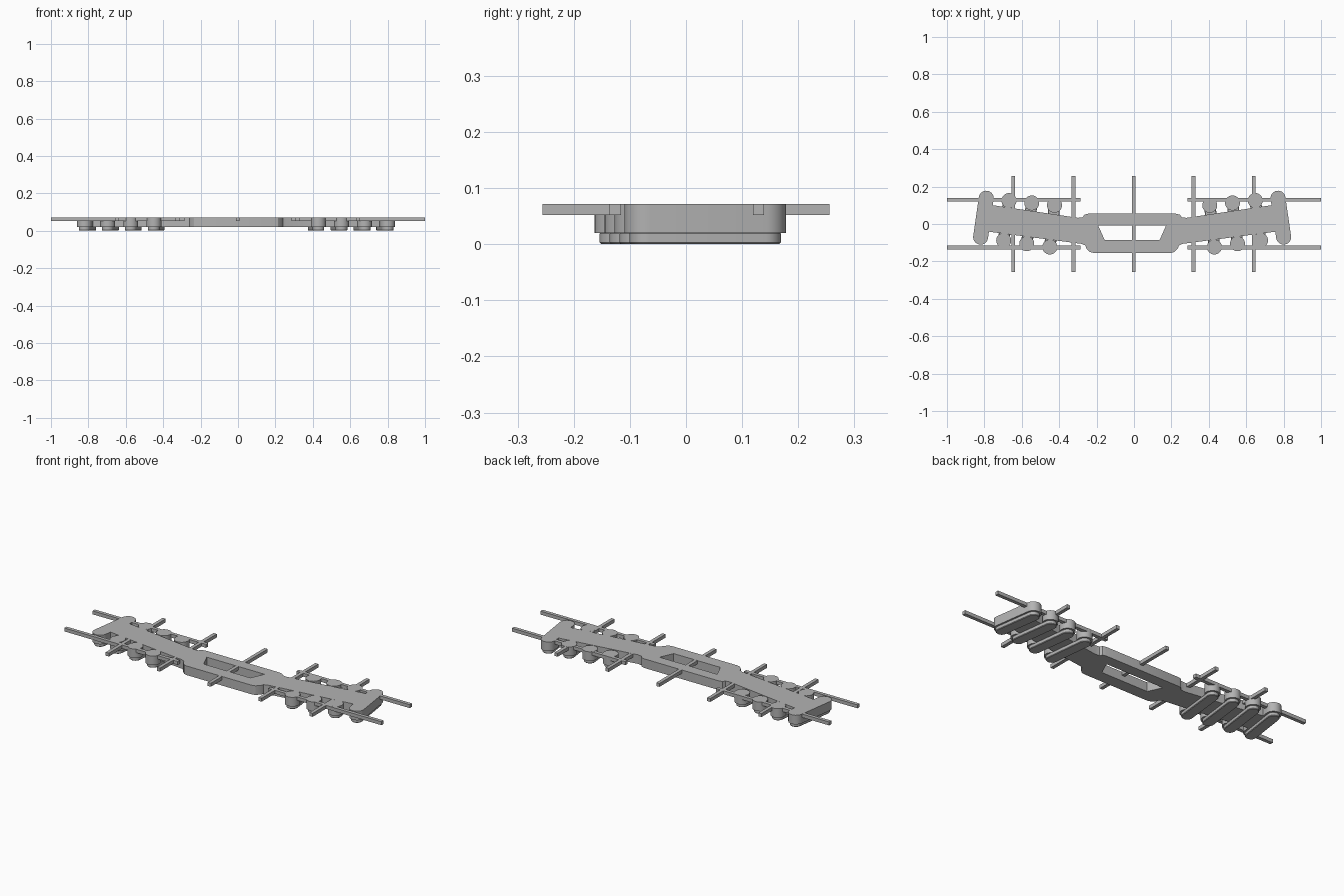
import bpy, bmesh
from math import cos, sin, pi, atan2
from mathutils import Vector

cube = bpy.data.objects.get("Cube")
if cube:
    bpy.data.objects.remove(cube, do_unlink=True)

grey = bpy.data.materials.new("light grey")
grey.use_nodes = True
colour = (0.45, 0.45, 0.45, 1)
grey.diffuse_color = colour
grey.node_tree.nodes["Principled BSDF"].inputs["Base Color"].default_value = colour

MID = -0.01            # symmetry line of the frame
LOW, TOP = 0.02, 0.072  # underside and top of the frame


def prism(name, outline, z0, z1):
    """Extrude a flat counter-clockwise outline between two heights."""
    bm = bmesh.new()
    face = bm.faces.new([bm.verts.new((x, y, z0)) for x, y in outline])
    ext = bmesh.ops.extrude_face_region(bm, geom=[face], use_keep_orig=True)
    verts = [g for g in ext["geom"] if isinstance(g, bmesh.types.BMVert)]
    bmesh.ops.translate(bm, verts=verts, vec=(0, 0, z1 - z0))
    bmesh.ops.recalc_face_normals(bm, faces=bm.faces)
    mesh = bpy.data.meshes.new(name)
    bm.to_mesh(mesh)
    bm.free()
    mesh.materials.append(grey)
    ob = bpy.data.objects.new(name, mesh)
    bpy.context.collection.objects.link(ob)
    return ob


def pill(p, q, r, steps=14):
    """Outline of a bar with round ends at p and q."""
    p, q = Vector(p), Vector(q)
    a = atan2(q.y - p.y, q.x - p.x)
    pts = []
    for c, start in ((q, a - pi / 2), (p, a + pi / 2)):
        pts += [(c.x + r * cos(start + pi * i / steps),
                 c.y + r * sin(start + pi * i / steps)) for i in range(steps + 1)]
    return pts


def disc(c, r, n=28):
    return [(c[0] + r * cos(2 * pi * i / n), c[1] + r * sin(2 * pi * i / n)) for i in range(n)]


def mirrored(half):
    """Close a right-hand half outline about the symmetry line."""
    return [(MID + x, y) for x, y in half] + [(MID - x, y) for x, y in reversed(half)]


def select(ob):
    bpy.ops.object.select_all(action='DESELECT')
    ob.select_set(True)
    bpy.context.view_layer.objects.active = ob


def combine(target, tool, operation):
    mod = target.modifiers.new("join", 'BOOLEAN')
    mod.operation, mod.object, mod.solver = operation, tool, 'EXACT'
    select(target)
    bpy.ops.object.modifier_apply(modifier=mod.name)
    bpy.data.objects.remove(tool, do_unlink=True)


# Frame: deep middle block and two slanting arms
frame = prism("frame", mirrored([
    (0.205, -0.155), (0.225, -0.15), (0.245, -0.13), (0.25, -0.115), (0.27, -0.106),
    (0.79, -0.038), (0.79, 0.107), (0.29, 0.033), (0.265, 0.036),
    (0.255, 0.05), (0.235, 0.055)]), LOW, TOP)
window = prism("window_cutter", mirrored([(0.147, -0.085), (0.182, -0.007)]), -0.1, 0.2)
combine(frame, window, 'DIFFERENCE')

# Round lobes, end bars and feet along both arms
for side, label in ((1, "left"), (-1, "right")):
    for i in range(4):
        t = i / 3
        front = (MID + side * (0.44 + 0.37 * t), -0.123 + 0.053 * t)
        back = (MID + side * (0.415 + 0.365 * t), 0.1 + 0.038 * t)
        if i == 3:
            combine(frame, prism("end_bar", pill(front, back, 0.04), LOW, TOP), 'UNION')
        else:
            for c in (front, back):
                combine(frame, prism("lobe", disc(c, 0.04), LOW, TOP), 'UNION')
        foot = prism(f"{label}_foot_{i + 1}", pill(front, back, 0.031), 0, LOW + 0.002)
        bevel = foot.modifiers.new("edge", 'BEVEL')
        bevel.width, bevel.segments, bevel.limit_method = 0.003, 1, 'ANGLE'
        select(foot)
        bpy.ops.object.shade_smooth_by_angle()
select(frame)
bpy.ops.object.shade_smooth_by_angle()


# Thin square rods
def rod(name, x0, x1, y0, y1):
    prism(name, [(x0, y0), (x1, y0), (x1, y1), (x0, y1)], 0.052, TOP - 0.0004)


for i, x in enumerate((-0.645, -0.323, -0.002, 0.318, 0.64)):
    rod(f"cross_rod_{i + 1}", x - 0.01, x + 0.01, -0.256, 0.256)
for y, place in ((-0.126, "front"), (0.129, "back")):
    rod(f"{place}_right_rod", -1, -0.285, y - 0.01, y + 0.01)
    rod(f"{place}_left_rod", 0.285, 1, y - 0.01, y + 0.01)
